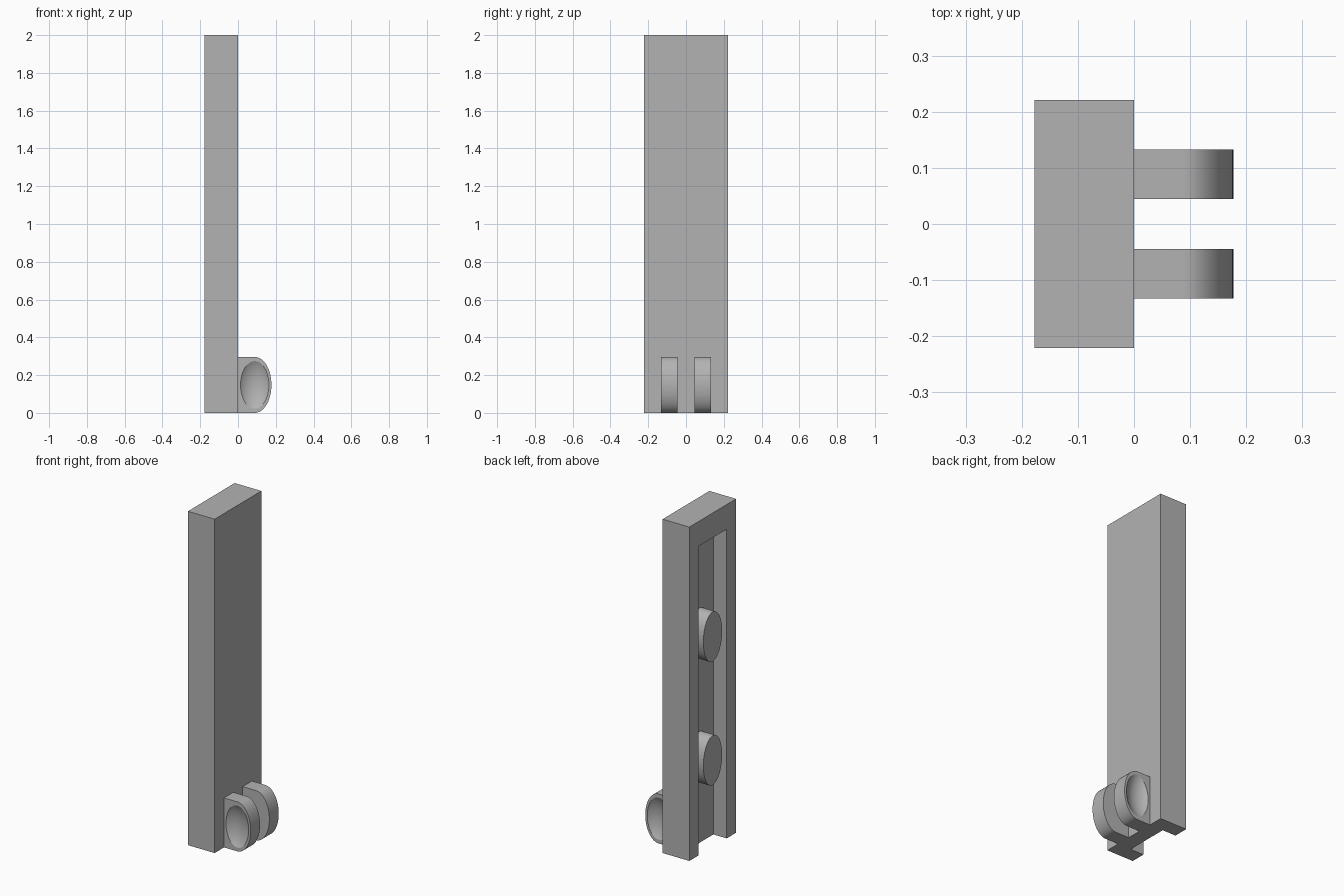
import bpy, bmesh, math
from mathutils import Matrix, Vector

if "Cube" in bpy.data.objects:
    bpy.data.objects.remove(bpy.data.objects["Cube"])

U = 0.0885          # sideways module
V = 2 / 13.5        # upright module

grey = bpy.data.materials.new("light_grey")
grey.use_nodes = True
grey.diffuse_color = (0.45, 0.45, 0.45, 1)
grey.node_tree.nodes["Principled BSDF"].inputs["Base Color"].default_value = (0.45, 0.45, 0.45, 1)


def finish(name, bm):
    """Turn a bmesh into a named grey object."""
    bmesh.ops.recalc_face_normals(bm, faces=bm.faces)
    mesh = bpy.data.meshes.new(name)
    bm.to_mesh(mesh)
    bm.free()
    mesh.materials.append(grey)
    obj = bpy.data.objects.new(name, mesh)
    bpy.context.collection.objects.link(obj)
    return obj


def activate(obj):
    bpy.ops.object.select_all(action='DESELECT')
    obj.select_set(True)
    bpy.context.view_layer.objects.active = obj


def box(name, low, high):
    low, high = Vector(low), Vector(high)
    bm = bmesh.new()
    bmesh.ops.create_cube(bm, size=1, matrix=Matrix.Translation((low + high) / 2)
                          @ Matrix.Diagonal((*(high - low), 1)))
    return finish(name, bm)


def carve(obj, cutter):
    """Subtract the cutter from the object and discard it."""
    activate(obj)
    mod = obj.modifiers.new("carve", 'BOOLEAN')
    mod.operation = 'DIFFERENCE'
    mod.solver = 'EXACT'
    mod.object = cutter
    cutter.hide_render = True
    bpy.ops.object.modifier_apply(modifier=mod.name)
    bpy.data.objects.remove(cutter)


def smooth(obj):
    activate(obj)
    bpy.ops.object.shade_smooth_by_angle(angle=math.radians(18))


# Upright panel with a slot on its -x side, open at the bottom
panel = box("panel", (-2 * U, -2.5 * U, 0), (0, 2.5 * U, 2))
carve(panel, box("slot_cutter", (-3 * U, -1.5 * U, -V), (-U, 1.5 * U, 12.5 * V)))

# Oval studs inside the slot, flush with the panel's open side
for label, level in (("lower", 3.5), ("upper", 8.5)):
    bm = bmesh.new()
    bmesh.ops.create_cone(bm, cap_ends=True, segments=64, radius1=1, radius2=1, depth=1,
                          matrix=Matrix.Translation((-1.48 * U, 0, level * V))
                          @ Matrix.Diagonal((1.04 * U, U, V, 1))
                          @ Matrix.Rotation(math.pi / 2, 4, 'Y'))
    smooth(finish(label + "_stud", bm))

# Rounded hinge lugs with a shallow dish in each outer face
rim, dip = 0.85 * U, 0.03
radius = (rim * rim + dip * dip) / (2 * dip)
for label, side in (("front", -1), ("back", 1)):
    bm = bmesh.new()
    arc = [(U + U * math.cos(a), V + V * math.sin(a))
           for a in (math.pi * (i / 32 - 0.5) for i in range(33))]
    outline = [(0, 0)] + arc + [(0, 2 * V)]
    face = bm.faces.new([bm.verts.new((x, side * U / 2, z)) for x, z in outline])
    grown = bmesh.ops.extrude_face_region(bm, geom=[face])["geom"]
    bmesh.ops.translate(bm, vec=(0, side * U, 0),
                        verts=[g for g in grown if isinstance(g, bmesh.types.BMVert)])
    lug = finish(label + "_lug", bm)

    bm = bmesh.new()
    bmesh.ops.create_uvsphere(bm, u_segments=64, v_segments=48, radius=radius,
                              matrix=Matrix.Translation((U, side * (1.5 * U + radius - dip), V))
                              @ Matrix.Diagonal((1, 1, V / U, 1))
                              @ Matrix.Rotation(math.pi / 2, 4, 'X'))
    carve(lug, finish("dish_cutter", bm))
    smooth(lug)
